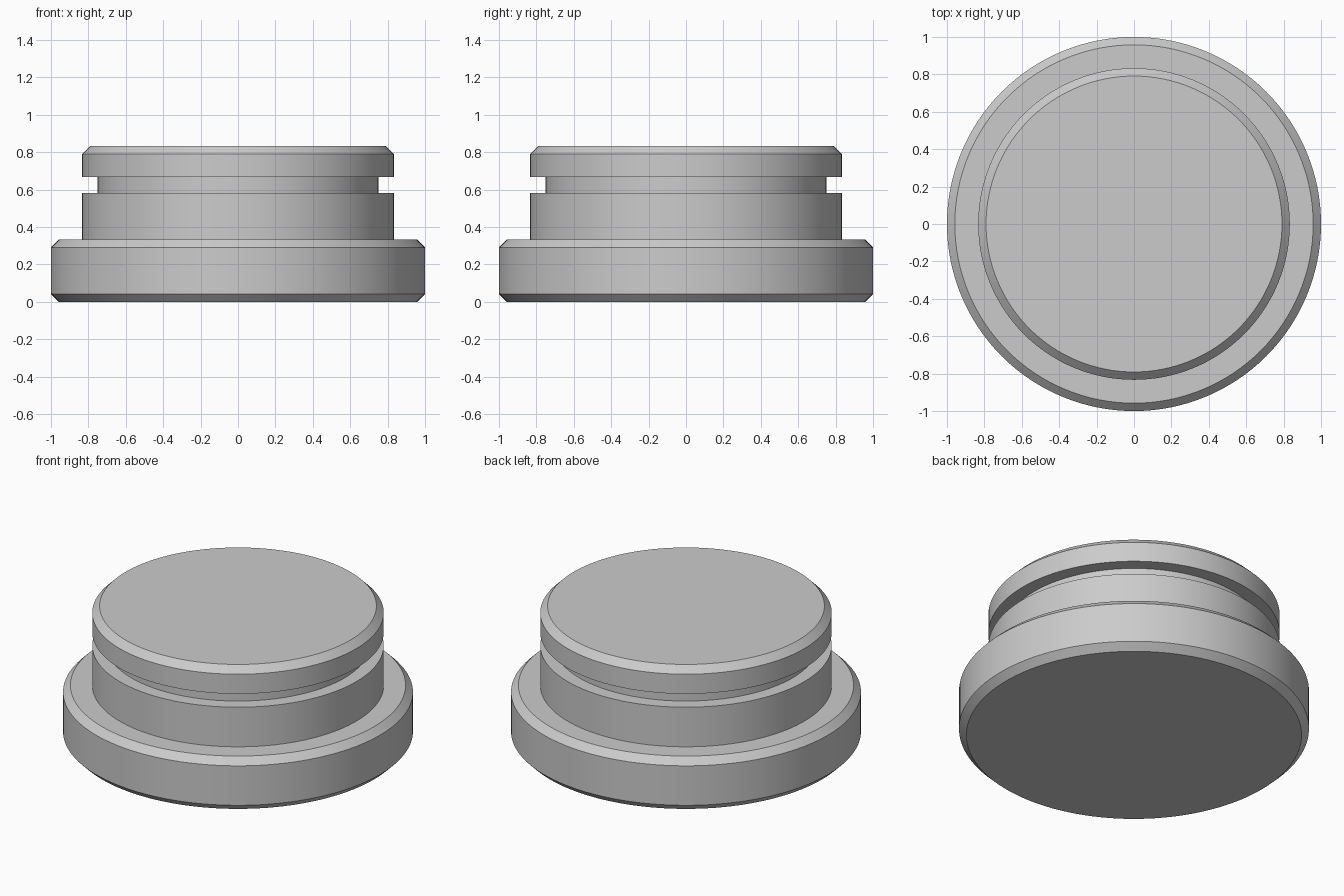
import bpy
import bmesh
from math import radians, tau
from mathutils import Matrix, Vector

cube = bpy.data.objects.get("Cube")
if cube:
    bpy.data.objects.remove(cube, do_unlink=True)

SEGMENTS = 128

# Plain grey finish
grey = bpy.data.materials.new("plain_grey")
grey.use_nodes = True
colour = (0.6, 0.6, 0.6, 1.0)
grey.diffuse_color = colour
grey.node_tree.nodes["Principled BSDF"].inputs["Base Color"].default_value = colour


def lathe(name, profile):
    """Turn a (radius, height) profile, which starts and ends off axis, into a closed solid."""
    bm = bmesh.new()
    rings = []
    for radius, height in profile:
        ring = [bm.verts.new(Matrix.Rotation(tau * i / SEGMENTS, 3, "Z") @ Vector((radius, 0, height)))
                for i in range(SEGMENTS)]
        rings.append(ring)
    for low, high in zip(rings, rings[1:]):
        for i in range(SEGMENTS):
            j = (i + 1) % SEGMENTS
            bm.faces.new((low[i], low[j], high[j], high[i]))
    bm.faces.new(rings[0][::-1])
    bm.faces.new(rings[-1])
    bmesh.ops.recalc_face_normals(bm, faces=bm.faces)
    mesh = bpy.data.meshes.new(name)
    bm.to_mesh(mesh)
    bm.free()
    mesh.materials.append(grey)
    obj = bpy.data.objects.new(name, mesh)
    bpy.context.collection.objects.link(obj)
    bpy.ops.object.select_all(action="DESELECT")
    obj.select_set(True)
    bpy.context.view_layer.objects.active = obj
    bpy.ops.object.shade_smooth_by_angle(angle=radians(30))
    return obj


flange, plug, groove = 1.0, 0.833, 0.75
flange_top, groove_low, groove_high, top = 0.333, 0.583, 0.667, 0.833
chamfer = 0.042

# Flanged plug: chamfered flange, stem, ring groove and chamfered head
lathe("flanged_plug", [
    (flange - chamfer, 0),
    (flange, chamfer),
    (flange, flange_top - chamfer),
    (flange - chamfer, flange_top),
    (plug, flange_top),
    (plug, groove_low),
    (groove, groove_low),
    (groove, groove_high),
    (plug, groove_high),
    (plug, top - chamfer),
    (plug - chamfer, top),
])
